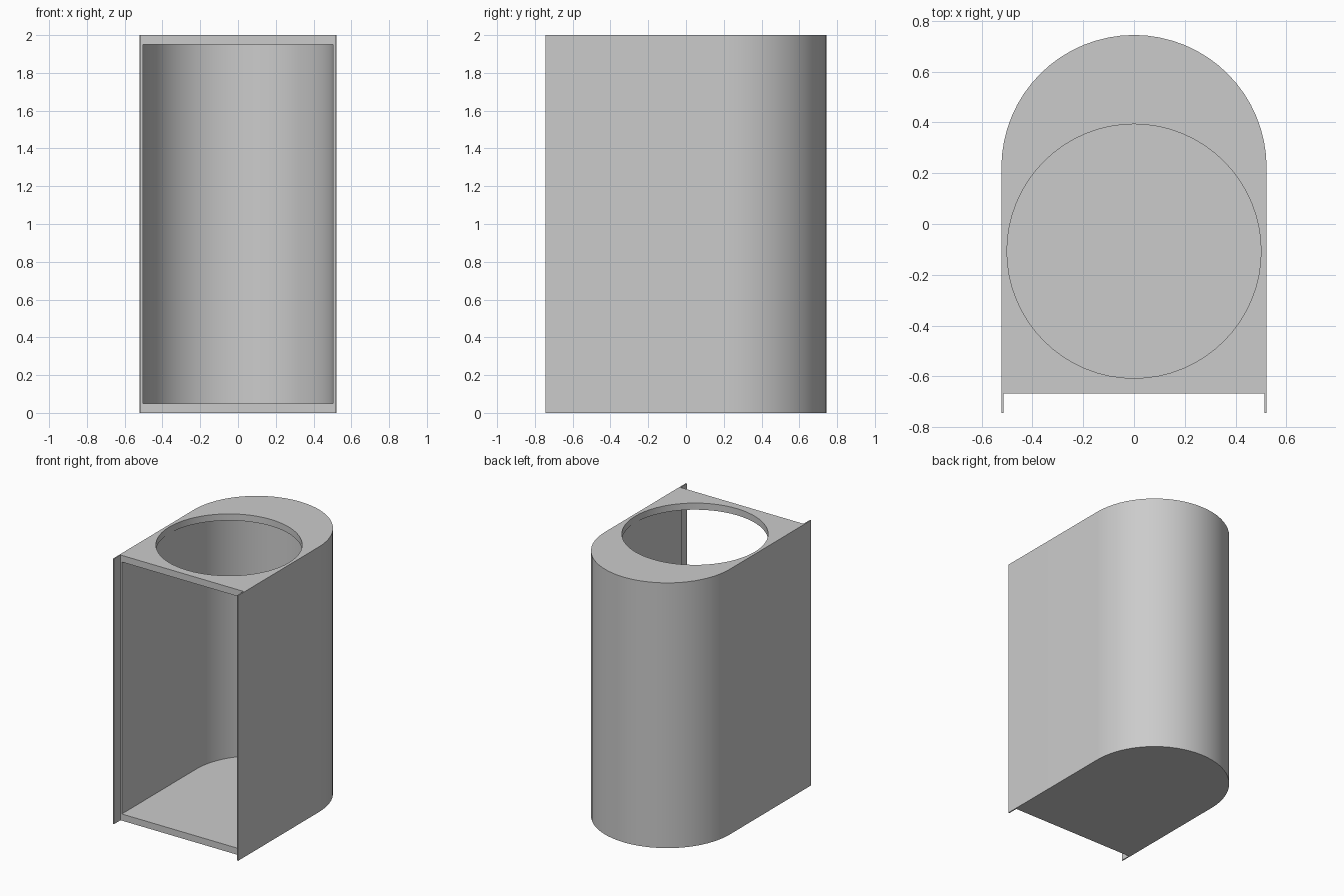
import bpy, bmesh, math

cube = bpy.data.objects.get("Cube")
if cube:
    bpy.data.objects.remove(cube, do_unlink=True)

grey = bpy.data.materials.new("plain_grey")
grey.use_nodes = True
colour = (0.6, 0.6, 0.6, 1)
grey.diffuse_color = colour
grey.node_tree.nodes["Principled BSDF"].inputs["Base Color"].default_value = colour

HALF_WIDTH = 0.522
WALL = 0.02
CAP = 0.05
HEIGHT = 2.0
ARC_Y = 0.222        # centre of the rounded back
FRONT_Y = -0.744     # front edge of the side lips
CAP_FRONT_Y = -0.667


def prism(name, outline, z0, z1):
    """Extrude a plan outline from z0 up to z1."""
    bm = bmesh.new()
    face = bm.faces.new([bm.verts.new((x, y, z0)) for x, y in outline])
    out = bmesh.ops.extrude_face_region(bm, geom=[face])
    top = [v for v in out["geom"] if isinstance(v, bmesh.types.BMVert)]
    bmesh.ops.translate(bm, verts=top, vec=(0, 0, z1 - z0))
    bmesh.ops.recalc_face_normals(bm, faces=bm.faces)
    mesh = bpy.data.meshes.new(name)
    bm.to_mesh(mesh)
    bm.free()
    mesh.materials.append(grey)
    obj = bpy.data.objects.new(name, mesh)
    bpy.context.collection.objects.link(obj)
    return obj


def arc(radius, cy, sweep, steps):
    return [(radius * math.cos(sweep * i / steps), cy + radius * math.sin(sweep * i / steps))
            for i in range(steps + 1)]


def arched(radius, front):
    """Straight sides with a half-round back."""
    return arc(radius, ARC_Y, math.pi, 32) + [(-radius, front), (radius, front)]


# Solid housing with a rounded back
housing = prism("housing", arched(HALF_WIDTH, FRONT_Y), 0, HEIGHT)

# Cutters: hollow interior, round top opening, recess between the thin front lips
lip = HALF_WIDTH - 0.009
cutters = [
    prism("interior_cutter", arched(HALF_WIDTH - WALL, -1), CAP, HEIGHT - CAP),
    prism("top_hole_cutter", arc(0.5, -0.107, math.tau, 64)[:-1], 1.5, 2.2),
    prism("front_recess_cutter",
          [(-lip, -1.1), (lip, -1.1), (lip, CAP_FRONT_Y), (-lip, CAP_FRONT_Y)], -0.2, 2.2),
]
bpy.context.view_layer.objects.active = housing
for cutter in cutters:
    cutter.hide_render = True
    mod = housing.modifiers.new(cutter.name, "BOOLEAN")
    mod.operation = "DIFFERENCE"
    mod.solver = "EXACT"
    mod.object = cutter
    bpy.ops.object.modifier_apply(modifier=mod.name)
    bpy.data.objects.remove(cutter, do_unlink=True)

# Smooth the curved walls, keep rims crisp
bpy.ops.object.select_all(action="DESELECT")
housing.select_set(True)
bpy.ops.object.shade_smooth_by_angle(angle=math.radians(30))
